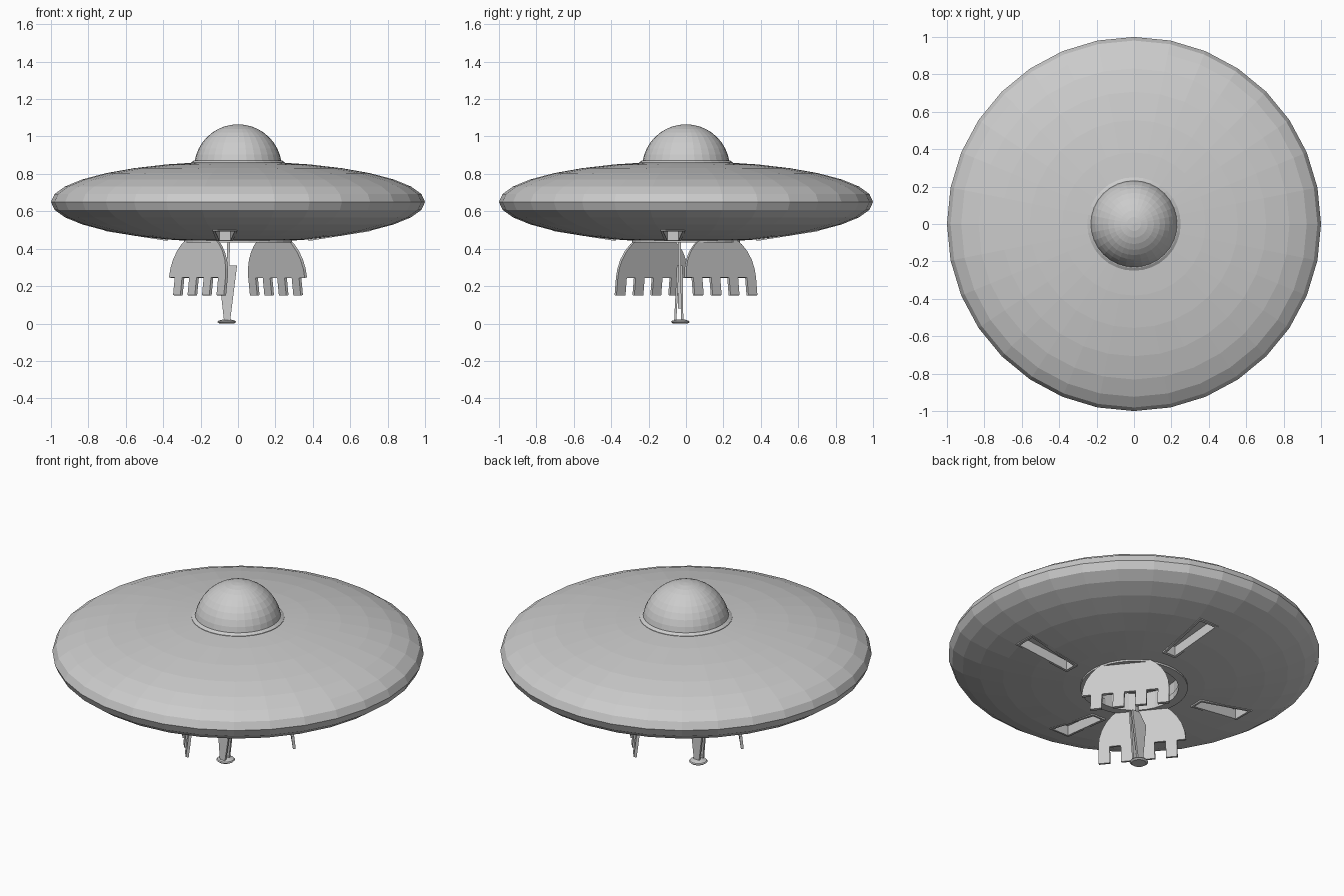
import bpy, bmesh, math
from mathutils import Matrix, Vector

if "Cube" in bpy.data.objects:
    bpy.data.objects.remove(bpy.data.objects["Cube"])

grey = bpy.data.materials.new("hull_grey")
grey.diffuse_color = (0.6, 0.6, 0.6, 1)
grey.use_nodes = True
grey.node_tree.nodes["Principled BSDF"].inputs["Base Color"].default_value = grey.diffuse_color
MID, B = 0.65, 0.217   # saucer centre height and half thickness


def add(name, bm):
    bmesh.ops.recalc_face_normals(bm, faces=bm.faces)
    me = bpy.data.meshes.new(name)
    bm.to_mesh(me)
    bm.free()
    me.materials.append(grey)
    ob = bpy.data.objects.new(name, me)
    bpy.context.collection.objects.link(ob)
    return ob


def lathe(name, profile, loc=(0, 0, 0), seg=32, closed=False):
    """Revolve (radius, z) points; radius 0 ends merge into poles."""
    bm = bmesh.new()
    vs = [bm.verts.new((r, 0, z)) for r, z in profile]
    pairs = list(zip(vs, vs[1:])) + ([(vs[-1], vs[0])] if closed else [])
    es = [bm.edges.new(p) for p in pairs]
    bmesh.ops.spin(bm, geom=vs + es, cent=(0, 0, 0), axis=(0, 0, 1),
                   angle=2 * math.pi, steps=seg)
    bmesh.ops.remove_doubles(bm, verts=bm.verts, dist=1e-4)
    bmesh.ops.translate(bm, verts=bm.verts, vec=loc)
    return add(name, bm)


def prism(name, lower, upper):
    """Solid between two matching outlines."""
    bm = bmesh.new()
    a = [bm.verts.new(p) for p in lower]
    b = [bm.verts.new(p) for p in upper]
    n = len(a)
    bm.faces.new(a)
    bm.faces.new(b[::-1])
    for i in range(n):
        bm.faces.new((a[i], a[(i + 1) % n], b[(i + 1) % n], b[i]))
    return add(name, bm)


def cut(target, cutter):
    cutter.hide_render = True
    cutter.hide_set(True)
    m = target.modifiers.new("cut", 'BOOLEAN')
    m.operation = 'DIFFERENCE'
    m.solver = 'EXACT'
    m.object = cutter


# Saucer hull: flattened sphere
arc = [math.radians(-90 + 11.25 * i) for i in range(17)]
hull = lathe("saucer_hull", [(max(0, math.cos(t)) if 0 < i < 16 else 0, MID + B * math.sin(t))
                             for i, t in enumerate(arc)])

# Dome and its collar
R = 0.235
dome = [(R, 0.83)] + [(R * math.cos(math.radians(a)), 0.83 + R * math.sin(math.radians(a)))
                      for a in range(9, 90, 9)] + [(0, 0.83 + R)]
lathe("dome", dome)
lathe("dome_collar", [(0.225, 0.84), (0.25, 0.84), (0.25, 0.862), (0.235, 0.872), (0.225, 0.872)],
      closed=True)

# Belly opening and ring
cut(hull, lathe("belly_cutter", [(0, 0.3), (0.245, 0.3), (0.245, 0.54), (0, 0.54)]))
lathe("belly_ring", [(0.24, 0.433), (0.29, 0.433), (0.29, 0.453), (0.27, 0.47), (0.24, 0.47)],
      closed=True)


# Four tapered gear bays, offset sideways from the axes
def bay(grow, z_shift):
    r0, r1, w0, w1 = 0.39 - grow, 0.70 + grow, 0.03 + grow, 0.052 + grow
    return [Vector((r, -0.07 + w, 0.445 + (r - 0.38) * 0.158 + z_shift))
            for r, w in ((r0, -w0), (r1, -w1), (r1, w1), (r0, w0))]


for k in range(4):
    turn = Matrix.Rotation(k * math.pi / 2, 3, 'Z')
    spin = lambda pts: [turn @ p for p in pts]
    cut(hull, prism("bay_cutter", spin(bay(0, -0.08)), spin(bay(0, 0.055))))
    rim = prism("bay_frame", spin(bay(0.014, -0.003)), spin(bay(0.014, 0.018)))
    cut(rim, prism("frame_cutter", spin(bay(0, -0.1)), spin(bay(0, 0.1))))

# Two toothed grabber plates: half disc with four teeth
W = 0.24
outline = [(W * math.cos(math.radians(a)), W * math.sin(math.radians(a)))
           for a in range(0, 181, 12)]
for i in range(4):
    u = -W + 0.123 * i
    outline += [(u, -0.095), (u + 0.062, -0.095), (u + 0.062, 0)]
    if i < 3:
        outline.append((u + 0.123, 0))
yaw = math.radians(-51)
for side in (0, 1):
    place = (Matrix.Rotation(math.pi * side, 4, 'Z') @ Matrix.Translation((0.212, 0.183, 0.245))
             @ Matrix.Rotation(yaw, 4, 'Z') @ Matrix.Rotation(math.radians(7), 4, 'X'))
    prism("grabber_plate", [place @ Vector((x, -0.008, z)) for x, z in outline],
          [place @ Vector((x, 0.008, z)) for x, z in outline])

# Landing leg: thin strut, two tapered side plates, hinge and foot
strut = [(-0.062, 0.08), (-0.048, 0.08), (-0.042, 0.54), (-0.056, 0.54)]
prism("upper_strut", [(x, -0.042, z) for x, z in strut], [(x, -0.028, z) for x, z in strut])
leg = [(-0.075, 0.015), (-0.042, 0.015), (-0.005, 0.31), (-0.055, 0.31), (-0.1, 0.24)]
for bottom, top in ((-0.058, -0.043), (-0.02, -0.024)):
    ys = [bottom + (top - bottom) * z / 0.31 for x, z in leg]
    prism("leg_plate", [(x, y - 0.006, z) for (x, z), y in zip(leg, ys)],
          [(x, y + 0.006, z) for (x, z), y in zip(leg, ys)])
lathe("foot", [(0, 0), (0.04, 0), (0.05, 0.008), (0.046, 0.014), (0.02, 0.022), (0, 0.022)],
      loc=(-0.06, -0.03, 0), seg=16)
